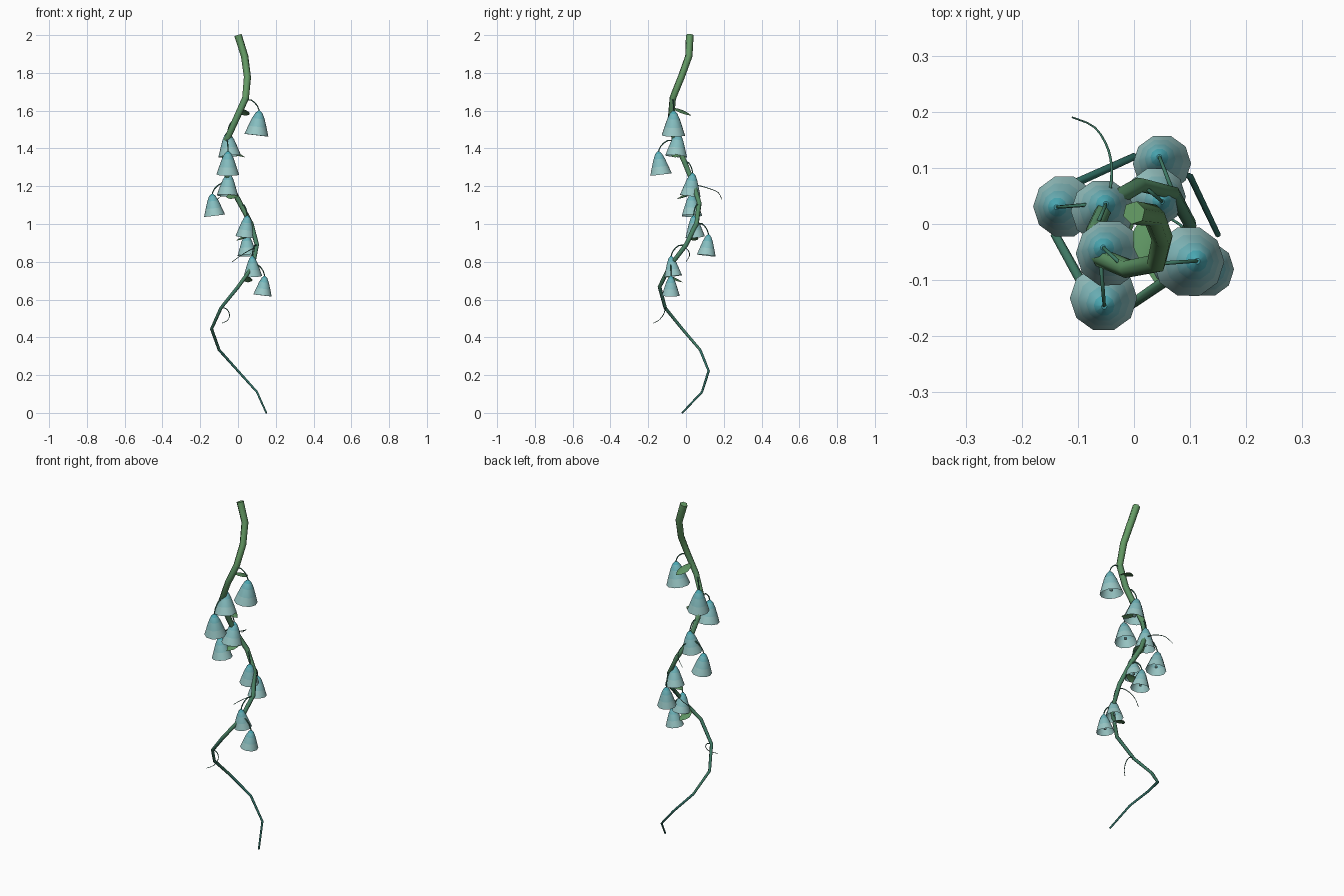
import bpy, bmesh, math
from mathutils import Vector, Matrix
from mathutils.geometry import interpolate_bezier

if "Cube" in bpy.data.objects:
    bpy.data.objects.remove(bpy.data.objects["Cube"])


def material(name, rgb):
    m = bpy.data.materials.new(name)
    m.diffuse_color = (*rgb, 1)
    m.use_nodes = True
    m.node_tree.nodes["Principled BSDF"].inputs["Base Color"].default_value = m.diffuse_color
    return m


def ramp(name, a, b, n):
    return [material(f"{name}_{i}", [p + (q - p) * i / (n - 1) for p, q in zip(a, b)])
            for i in range(n)]


VINE = ramp("vine_green", (0.13, 0.33, 0.13), (0.03, 0.16, 0.13), 6)
BELL = ramp("petal_teal", (0.07, 0.40, 0.46), (0.32, 0.57, 0.56), 4)
LEAF = [material("leaf_green", (0.11, 0.29, 0.12))]
STAMEN = [material("stamen_teal", (0.30, 0.52, 0.50))]


def finish(name, bm, mats, smooth=False, recalc=True):
    if recalc:
        bmesh.ops.recalc_face_normals(bm, faces=bm.faces)
    for f in bm.faces:
        f.smooth = smooth and len(f.verts) == 4
    me = bpy.data.meshes.new(name)
    bm.to_mesh(me)
    bm.free()
    for m in mats:
        me.materials.append(m)
    ob = bpy.data.objects.new(name, me)
    bpy.context.collection.objects.link(ob)
    return ob


def rounded(pts, steps=4):
    """Smooth curve through the given points."""
    p = [Vector(q) for q in pts]
    tan = [(p[min(i + 1, len(p) - 1)] - p[max(i - 1, 0)]) / 6 for i in range(len(p))]
    out = [p[0]]
    for i in range(len(p) - 1):
        out += interpolate_bezier(p[i], p[i] + tan[i], p[i + 1] - tan[i + 1], p[i + 1], steps)[1:]
    return out


def tube(name, pts, r0, r1, sides, mats):
    """Tapered tube along a path, frame carried along without twist."""
    pts = [Vector(p) for p in pts]
    n = len(pts)
    bm = bmesh.new()
    rings, u = [], Vector((1, 0.3, 0.2))
    for i, p in enumerate(pts):
        t = (pts[min(i + 1, n - 1)] - pts[max(i - 1, 0)]).normalized()
        u = (u - t * u.dot(t)).normalized()
        v = t.cross(u)
        r = r0 + (r1 - r0) * i / (n - 1)
        angles = [2 * math.pi * k / sides for k in range(sides)]
        rings.append([bm.verts.new(p + r * (u * math.cos(a) + v * math.sin(a))) for a in angles])
    for i in range(n - 1):
        for k in range(sides):
            j = (k + 1) % sides
            f = bm.faces.new((rings[i][k], rings[i][j], rings[i + 1][j], rings[i + 1][k]))
            f.material_index = int(i / (n - 1) * len(mats))
    bm.faces.new(rings[0])
    bm.faces.new(rings[-1]).material_index = len(mats) - 1
    return finish(name, bm, mats, smooth=True)


# Main vine: widening spiral hanging from the top, equal height steps
XY = [(0, .02), (.035, .015), (.05, -.025), (.04, -.07), (-.01, -.08), (-.06, -.06),
      (-.07, -.01), (-.05, .035), (.01, .07), (.07, .055), (.10, 0), (.08, -.085),
      (0, -.14), (-.09, -.11), (-.14, -.02), (-.10, .075), (0, .12), (.10, .085), (.15, -.02)]
STEPS = len(XY) - 1
PATH = [Vector((x, y, 2 - 2 * i / STEPS)) for i, (x, y) in enumerate(XY)]
tube("vine", PATH, 0.021, 0.005, 6, VINE)


def on_vine(z):
    s = (2 - z) / 2 * STEPS
    i = min(int(s), STEPS - 1)
    return PATH[i].lerp(PATH[i + 1], s - i)


def bell(i, apex, height, radius):
    """Bell flower leaning towards the vine, with its stalk and stamen."""
    apex = Vector(apex)
    root = on_vine(apex.z + 0.055)
    out = Vector((apex.x - root.x, apex.y - root.y, 0))
    axis = (Vector((0, 0, -1)) - 0.12 * out.normalized()).normalized()
    rot = Vector((0, 0, -1)).rotation_difference(axis).to_matrix().to_4x4()
    place = Matrix.Translation(apex) @ rot
    sides = 10
    profile = [(0.08, 0), (0.31, .11), (0.53, .33), (0.77, .66), (1, 1)]
    bm = bmesh.new()
    rings = [[bm.verts.new((radius * r * math.cos(2 * math.pi * k / sides),
                            radius * r * math.sin(2 * math.pi * k / sides), -height * d))
              for k in range(sides)] for r, d in profile]
    for b in range(len(rings) - 1):
        for k in range(sides):
            j = (k + 1) % sides
            f = bm.faces.new((rings[b][k], rings[b + 1][k], rings[b + 1][j], rings[b][j]))
            f.material_index = b
    bm.faces.new(rings[0])
    bm.transform(place)
    finish(f"bell_flower_{i}", bm, BELL, smooth=True, recalc=False)
    # stamen
    bm = bmesh.new()
    bmesh.ops.create_icosphere(bm, subdivisions=1, radius=radius * 0.17,
                               matrix=place @ Matrix.Translation((0, 0, -height * 0.82)))
    finish(f"stamen_{i}", bm, STAMEN)
    # arched stalk
    mid = root + out * 0.45 + Vector((0, 0, 0.001))
    bend = root + out * 0.85 + Vector((0, 0, -0.028))
    tube(f"stalk_{i}", rounded([root, mid, bend, apex - Vector((0, 0, 0.005))], 3),
         0.004, 0.003, 5, VINE[4:5])


# Bell flowers: apex, height, rim radius, getting smaller downwards
BELLS = [((.113, -.066, 1.60), .131, .064), ((-.055, -.042, 1.485), .127, .060),
         ((-.053, -.147, 1.385), .124, .060), ((-.05, .036, 1.27), .121, .057),
         ((-.138, .03, 1.16), .117, .056), ((.05, .04, 1.045), .114, .053),
         ((.045, .12, .945), .112, .052), ((.075, -.08, .83), .107, .049),
         ((.142, -.08, .725), .104, .049)]
for i, b in enumerate(BELLS):
    bell(i, *b)


def leaf(i, z, angle, length, width):
    """Small folded leaf that droops outwards."""
    bm = bmesh.new()
    rows = []
    for t, w in [(0, .08), (.25, .75), (.5, 1), (.75, .75), (1, .05)]:
        drop = -0.38 * length * t * t
        rows.append([bm.verts.new((length * t, s * width / 2 * w, drop - abs(s) * 0.25 * width * w))
                     for s in (-1, 0, 1)])
    for a, b in zip(rows, rows[1:]):
        for k in range(2):
            bm.faces.new((a[k], b[k], b[k + 1], a[k + 1]))
    bm.transform(Matrix.Translation(on_vine(z)) @ Matrix.Rotation(math.radians(angle), 4, 'Z'))
    finish(f"leaf_{i}", bm, LEAF, smooth=True, recalc=False)


# Leaves, a quarter turn apart
for i in range(5):
    leaf(i, 1.615 - 0.222 * i, 76 - 88 * i, 0.108 - 0.004 * i, 0.066 - 0.002 * i)

# Curling tendrils
TENDRILS = [
    [(-.05, .03, 1.21), (-.04, .08, 1.20), (-.045, .13, 1.185), (-.07, .172, 1.165), (-.11, .19, 1.13)],
    [(.10, -.02, .87), (.08, 0, .87), (.05, .015, .855), (.01, .018, .83), (-.03, 0, .80)],
    [(-.09, -.11, .56), (-.06, -.11, .55), (-.045, -.12, .52), (-.055, -.145, .49), (-.085, -.175, .475)]]
for i, pts in enumerate(TENDRILS):
    tube(f"tendril_{i}", rounded(pts), 0.003, 0.0015, 5, VINE[4:5])
